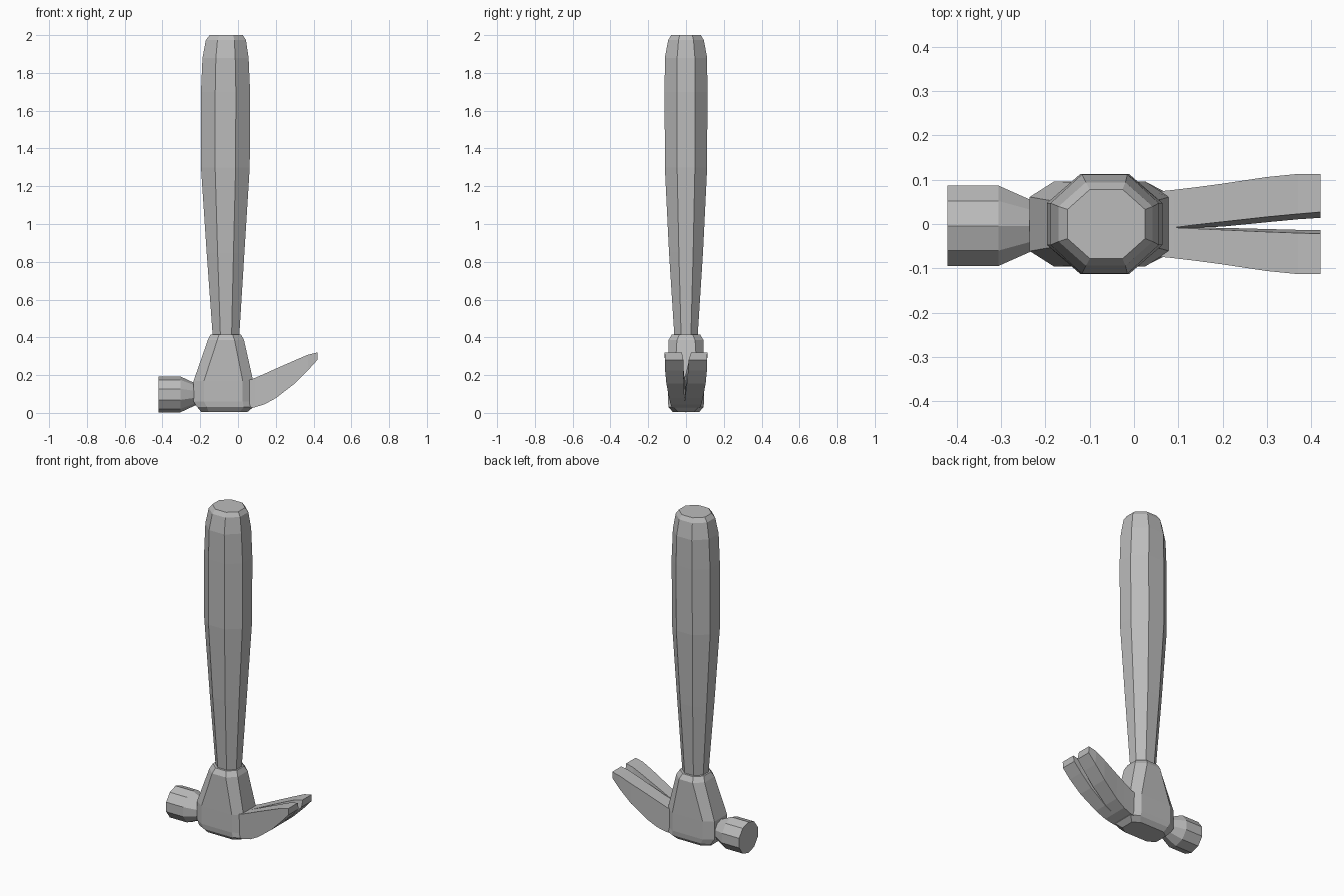
import bpy, bmesh, math

cube = bpy.data.objects.get("Cube")
if cube:
    bpy.data.objects.remove(cube, do_unlink=True)

grey = bpy.data.materials.new("plain grey")
grey.use_nodes = True
colour = (0.5, 0.5, 0.5, 1)
grey.diffuse_color = colour
grey.node_tree.nodes["Principled BSDF"].inputs["Base Color"].default_value = colour


def loft(name, rings):
    """Skin a row of matching cross-sections and cap both ends."""
    bm = bmesh.new()
    loops = [[bm.verts.new(p) for p in ring] for ring in rings]
    for a, b in zip(loops, loops[1:]):
        n = len(a)
        for i in range(n):
            j = (i + 1) % n
            bm.faces.new((a[i], a[j], b[j], b[i]))
    bm.faces.new(loops[0][::-1])
    bm.faces.new(loops[-1])
    bmesh.ops.recalc_face_normals(bm, faces=bm.faces)
    mesh = bpy.data.meshes.new(name)
    bm.to_mesh(mesh)
    bm.free()
    mesh.materials.append(grey)
    obj = bpy.data.objects.new(name, mesh)
    bpy.context.collection.objects.link(obj)
    return obj


def cut_rect(x0, x1, h, cx, cy, z):
    """Horizontal rectangle with cut corners."""
    return [(x0 + cx, -h, z), (x1 - cx, -h, z), (x1, -h + cy, z), (x1, h - cy, z),
            (x1 - cx, h, z), (x0 + cx, h, z), (x0, h - cy, z), (x0, -h + cy, z)]


# Handle: octagonal grip tapering to the neck
grip = [(-0.132, 0.005, 0.06, 0.38), (-0.166, 0.034, 0.09, 0.85),
        (-0.196, 0.062, 0.112, 1.3), (-0.196, 0.064, 0.113, 1.7),
        (-0.188, 0.056, 0.112, 1.88), (-0.17, 0.042, 0.094, 1.975),
        (-0.15, 0.025, 0.078, 2.0)]
loft("handle", [cut_rect(a, b, h, (b - a) * 0.29, h * 0.58, z) for a, b, h, z in grip])

# Head: tapered block with chamfered corners
block = [(-0.195, 0.05, 0.07, 0.04, 0.03, 0.005), (-0.215, 0.08, 0.092, 0.05, 0.025, 0.03),
         (-0.235, 0.08, 0.096, 0.055, 0.035, 0.06), (-0.235, 0.08, 0.096, 0.055, 0.035, 0.17),
         (-0.16, 0.032, 0.093, 0.05, 0.045, 0.385), (-0.145, 0.016, 0.075, 0.045, 0.04, 0.415)]
loft("head", [cut_rect(*level) for level in block])

# Striking face: ten-sided drum with a narrowed neck
drum = [(-0.42, 0.095), (-0.305, 0.095), (-0.23, 0.06), (-0.18, 0.06)]
angles = [math.tau * (i + 0.5) / 10 for i in range(10)]
loft("striker", [[(x, r * math.cos(a) - 0.004, r * math.sin(a) + 0.098) for a in angles]
                 for x, r in drum])

# Claws: two curved prongs; x, top z, bottom z, outer y, share of gap at top and bottom
prong = [(0.05, 0.17, 0.025, 0.073, 0, 0), (0.09, 0.185, 0.03, 0.077, 0, 0),
         (0.14, 0.207, 0.045, 0.083, 0.18, 0), (0.2, 0.234, 0.078, 0.091, 0.37, 0.1),
         (0.3, 0.278, 0.155, 0.106, 0.69, 0.55), (0.37, 0.308, 0.225, 0.113, 0.88, 0.85),
         (0.42, 0.32, 0.28, 0.113, 1, 1)]
for name, side, gap_top, gap_low in (("left_claw", 1, 0.035, 0.022),
                                     ("right_claw", -1, 0.014, 0.006)):
    rings = []
    for x, top, low, outer, t, b in prong:
        rings.append([(x, -0.008 + side * gap_top * t, top), (x, side * outer, top),
                      (x, side * outer * 0.98, low), (x, -0.008 + side * gap_low * b, low)])
    loft(name, rings)
